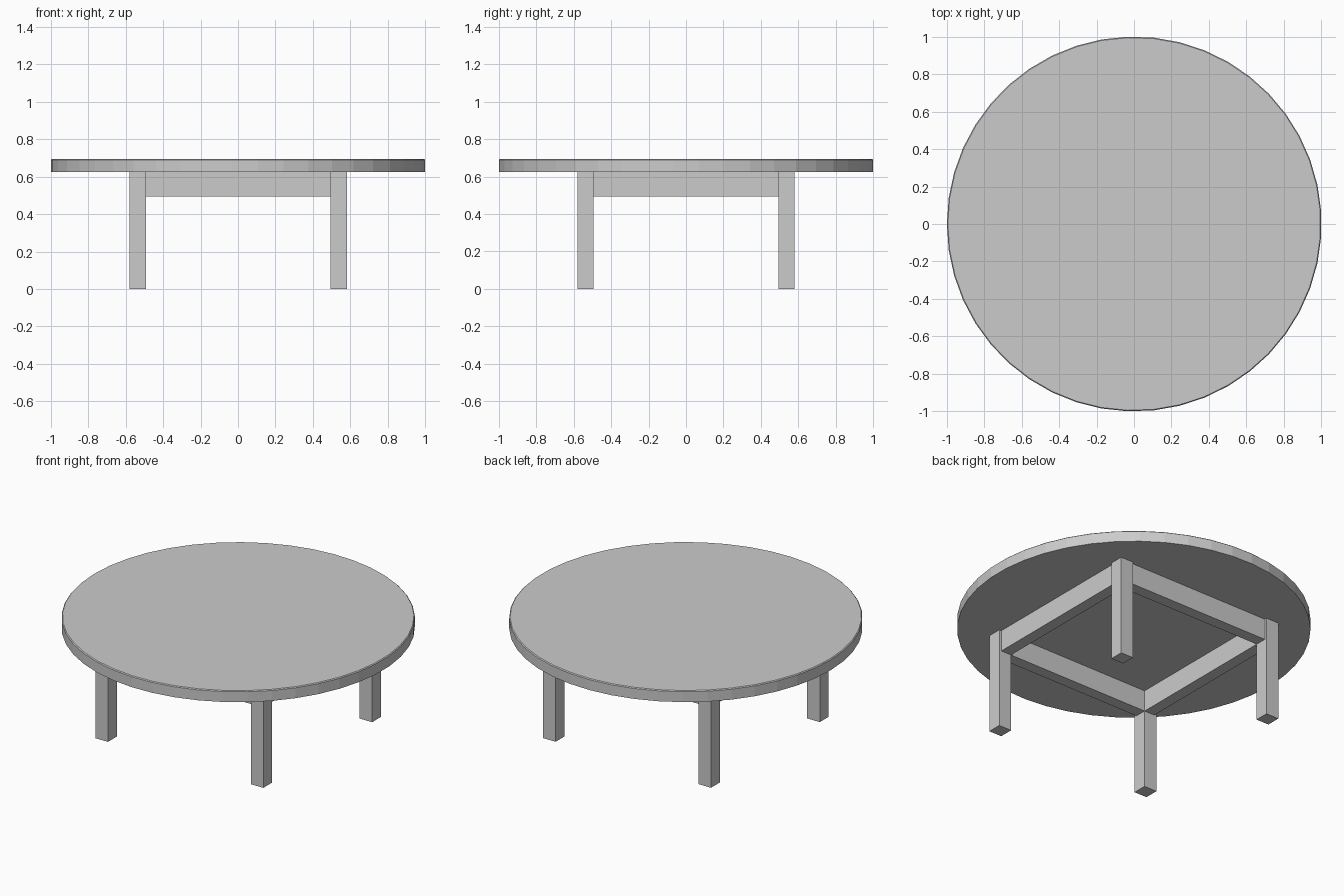
import bpy
import bmesh
from math import pi, sin, cos

if "Cube" in bpy.data.objects:
    bpy.data.objects.remove(bpy.data.objects["Cube"])

CX = 0.0012        # axis of the 45-sided top, so its bounds are centred
LEG_IN, LEG_OUT = 0.494, 0.581
TOP_Z, UNDER_Z, APRON_Z = 0.695, 0.625, 0.493


def make_object(name, bm):
    bmesh.ops.recalc_face_normals(bm, faces=bm.faces)
    mesh = bpy.data.meshes.new(name)
    bm.to_mesh(mesh)
    bm.free()
    obj = bpy.data.objects.new(name, mesh)
    bpy.context.collection.objects.link(obj)
    return obj


def box(name, lo, hi):
    bm = bmesh.new()
    bmesh.ops.create_cube(bm, size=1)
    for v in bm.verts:
        v.co = [(a + b) / 2 + c * (b - a) for a, b, c in zip(lo, hi, v.co)]
    return make_object(name, bm)


# Round top: 45 flat sides with a fine chamfer on the upper rim
SIDES = 45
bm = bmesh.new()
rings = []
for r, z in [(1.0012, UNDER_Z), (1.0012, TOP_Z - 0.005), (0.996, TOP_Z)]:
    rings.append([bm.verts.new((CX + r * cos(pi + 2 * pi * i / SIDES),
                                r * sin(pi + 2 * pi * i / SIDES), z))
                  for i in range(SIDES)])
for low, high in zip(rings, rings[1:]):
    for i in range(SIDES):
        j = (i + 1) % SIDES
        bm.faces.new((low[i], low[j], high[j], high[i]))
bm.faces.new(rings[0])
bm.faces.new(rings[-1])
make_object("table_top", bm)

# Four square legs
for sx, side in ((-1, "left"), (1, "right")):
    for sy, end in ((-1, "front"), (1, "back")):
        xs = sorted((CX + sx * LEG_IN, CX + sx * LEG_OUT))
        ys = sorted((sy * LEG_IN, sy * LEG_OUT))
        box(f"{end}_{side}_leg", (xs[0], ys[0], 0), (xs[1], ys[1], UNDER_Z))

# Apron rails between the legs, flush inside and slightly recessed outside
RAIL_OUT = LEG_OUT - 0.015
for s, x_name, y_name in ((-1, "left", "front"), (1, "right", "back")):
    a, b = sorted((s * LEG_IN, s * RAIL_OUT))
    box(f"{y_name}_apron", (CX - LEG_IN, a, APRON_Z), (CX + LEG_IN, b, UNDER_Z))
    box(f"{x_name}_apron", (CX + a, -LEG_IN, APRON_Z), (CX + b, LEG_IN, UNDER_Z))
